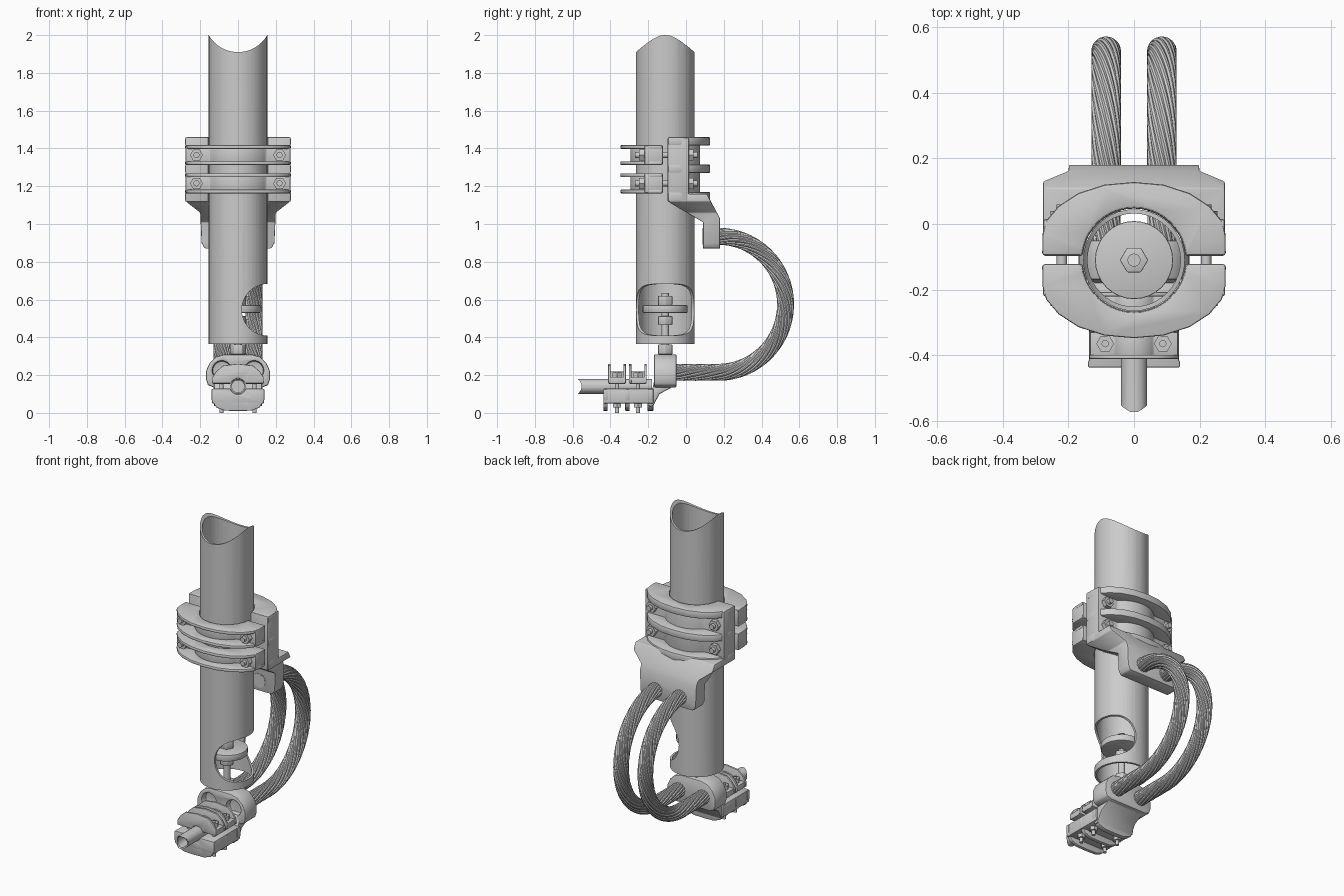
import bpy, bmesh
from math import sin, cos, pi, asin, sqrt
from mathutils import Matrix, Vector

if "Cube" in bpy.data.objects:
    bpy.data.objects.remove(bpy.data.objects["Cube"])

CY = -0.11   # tube axis in y


def frame(u, v, t, o=(0, 0, 0)):
    m = Matrix((u, v, t)).transposed().to_4x4()
    m.translation = Vector(o)
    return m


X, Y, Z = (1, 0, 0), (0, 1, 0), (0, 0, 1)
NY, NZ = (0, -1, 0), (0, 0, -1)


def apply_mod(ob, kind, **props):
    m = ob.modifiers.new(kind, kind)
    for k, v in props.items():
        setattr(m, k, v)
    bpy.context.view_layer.objects.active = ob
    bpy.ops.object.modifier_apply(modifier=m.name)


def bevel(ob, w, seg=2):
    apply_mod(ob, 'BEVEL', width=w, segments=seg, limit_method='ANGLE', angle_limit=0.6)
    return ob


def boolean(ob, cutter, op='DIFFERENCE'):
    cutter.hide_render = True
    apply_mod(ob, 'BOOLEAN', object=cutter, operation=op, solver='EXACT')
    bpy.data.objects.remove(cutter)
    return ob


def to_object(name, bm):
    bmesh.ops.recalc_face_normals(bm, faces=bm.faces)
    me = bpy.data.meshes.new(name)
    bm.to_mesh(me)
    bm.free()
    ob = bpy.data.objects.new(name, me)
    bpy.context.collection.objects.link(ob)
    return ob


def add_prism(bm, pts, t0, t1, m):
    lo = [bm.verts.new(m @ Vector((u, v, t0))) for u, v in pts]
    hi = [bm.verts.new(m @ Vector((u, v, t1))) for u, v in pts]
    bm.faces.new(lo)
    bm.faces.new(hi)
    n = len(pts)
    for i in range(n):
        bm.faces.new((lo[i], lo[(i + 1) % n], hi[(i + 1) % n], hi[i]))


def prism(name, pts, t0, t1, m):
    bm = bmesh.new()
    add_prism(bm, pts, t0, t1, m)
    return to_object(name, bm)


def circle(r, n, cx=0, cy=0):
    return [(cx + r * cos(2 * pi * i / n), cy + r * sin(2 * pi * i / n)) for i in range(n)]


def mirrored(pts):
    return pts + [(-u, v) for u, v in reversed(pts) if u > 1e-6]


def half_ring(outer, r):
    """Closed half-clamp outline: mirrored outer edge plus inner arc."""
    a = asin(outer[0][1] / r)
    arc = [(r * cos(pi - a - (pi - 2 * a) * i / 20), r * sin(pi - a - (pi - 2 * a) * i / 20)) for i in range(21)]
    return mirrored(outer) + arc


def half_clamp(name, outer, r, floor, ring, core, flanges, m, bev):
    """Recessed core with thin flanges that leave bolt channels between them."""
    w, gap = outer[0]
    inner = [(w - .003, gap), (w - .003, floor)]
    if ring > floor:
        a = asin(floor / ring)
        inner += [(ring * cos(a + (pi / 2 - a) * i / 8), ring * sin(a + (pi / 2 - a) * i / 8)) for i in range(9)]
    bm = bmesh.new()
    add_prism(bm, half_ring(inner, r), core[0] + .002, core[1] - .002, m)
    edge = [(outer[0][0], gap + .002)] + outer[1:]
    for t0, t1 in flanges:
        add_prism(bm, half_ring(edge, r + .002), t0, t1, m)
    return bevel(to_object(name, bm), bev)


# main tube with saddle-cut top and side window
tube = prism('main_tube', circle(.155, 40), .365, 2.02, frame(X, Y, Z, (0, CY, 0)))
boolean(tube, prism('bore', circle(.142, 40), .3, 2.1, frame(X, Y, Z, (0, CY, 0))))
boolean(tube, prism('saddle', circle(.178, 64, 0, 2.088), -.5, .5, frame(X, Z, Y)))
boolean(tube, prism('window', circle(.137, 40, .157, .546), -.5, .5, frame(X, Z, Y)))

# centre stud, washer and nuts inside the tube
axis = frame(X, Y, Z, (0, CY, 0))
prism('stud', circle(.02, 16), .28, .635, axis)
bevel(prism('stop_disc', circle(.119, 32), .53, .57, axis), .004)
for nm, z0, z1 in (('lower_nut', .31, .362), ('middle_nut', .465, .512), ('upper_nut', .57, .62)):
    bevel(prism(nm, circle(.043, 6), z0, z1, axis), .003)

# upper clamp: two front caps and a back half
up_edge = [(.28, .012), (.279, .08), (.268, .12), (.23, .165), (.17, .204), (.09, .23), (0, .238)]
for i, z in enumerate((1.215, 1.365)):
    half_clamp(f'upper_cap_{i}', up_edge, .157, .11, .185, (z - .053, z + .053),
               [(z - .053, z - .033), (z + .033, z + .053)], frame(X, NY, Z, (0, CY, 0)), .006)
half_clamp('upper_clamp_back', up_edge, .157, .125, .185, (1.115, 1.46),
           [(1.415, 1.46), (1.27, 1.315), (1.118, 1.17)], frame(X, Y, Z, (0, CY, 0)), .008)

# bracket running down from the back half to the cable lug
bracket = prism('cable_bracket', [(-.09, 1.16), (.11, 1.16), (.18, 1.03), (.18, .87), (.09, .87),
                (.09, 1.01), (-.09, 1.115)], -.4, .4, frame(Y, Z, X))
boolean(bracket, prism('silhouette', mirrored([(.277, 1.3), (.277, 1.12), (.2, 1.06), (.193, .9), (.18, .875), (.16, .865)]),
                       -.5, .5, frame(X, Z, Y)), 'INTERSECT')
boolean(bracket, prism('tube_room', circle(.157, 40), .5, 1.5, axis))
bevel(bracket, .01)

# lower clamp: two caps and a base on the small tube
LZ = .14
cap_edge = [(.137, .014), (.135, .05), (.115, .08), (.08, .11), (0, .12)]
base_edge = [(.14, .012), (.14, .07), (.115, .112), (.07, .128), (0, .13)]
for i, y in enumerate((-.365, -.255)):
    half_clamp(f'lower_cap_{i}', cap_edge, .041, .05, .078, (y - .047, y + .047),
               [(y - .047, y - .034), (y + .034, y + .047)], frame(X, Z, Y, (0, 0, LZ)), .004)
half_clamp('lower_clamp_base', base_edge, .041, .09, 0, (-.44, -.17),
           [(-.438, -.415), (-.322, -.298), (-.205, -.172)], frame(X, NZ, Y, (0, 0, LZ)), .005)

# small tube with fishmouth end
small = prism('small_tube', circle(.04, 20), -.573, -.18, frame(X, Z, Y, (0, 0, LZ)))
boolean(small, prism('small_bore', circle(.033, 20), -.7, -.2, frame(X, Z, Y, (0, 0, LZ))))
boolean(small, prism('fishmouth', circle(.047, 32, -.6, LZ), -.2, .2, frame(Y, Z, X)))

# lower cable block with recesses, and its sloped neck
block = prism('lower_block', mirrored([(.13, .135), (.16, .148), (.17, .18), (.168, .225), (.15, .265),
              (.115, .298), (.07, .31)]), -.17, -.05, frame(X, Z, Y))
for s in (-1, 1):
    boolean(block, prism('recess', circle(.05, 24, s * .085, .225), -.3, -.13, frame(X, Z, Y)))
bevel(block, .008)
bevel(prism('lower_neck', [(-.2, .035), (-.175, .035), (-.14, .1), (-.06, .143), (-.06, .19), (-.165, .19), (-.178, .125), (-.2, .125)],
            -.128, .128, frame(Y, Z, X)), .008)

# twisted cables: fluted section swept along a bend
path = [(.087, .935), (.13, .935)]
N = 56
path += [(.17 + .357 * sin(pi * i / N), .575 + .36 * cos(pi * i / N)) for i in range(N + 1)]
path += [(.17 - .06 * i, .215) for i in range(1, 6)]
for s, nm in ((-1, 'left_cable'), (1, 'right_cable')):
    bm = bmesh.new()
    rings, dist = [], 0
    for i, p in enumerate(path):
        a, b = Vector(path[max(i - 1, 0)]), Vector(path[min(i + 1, len(path) - 1)])
        d = (b - a).normalized()
        if i:
            dist += (Vector(p) - Vector(path[i - 1])).length
        ring = []
        for k in range(42):
            ang = 2 * pi * k / 42
            r = .0425 + (.0025 if k % 3 else -.002)
            q = ang + 6 * dist
            n = r * cos(q)
            ring.append(bm.verts.new((s * .085 + r * sin(q), p[0] + d.y * n, p[1] - d.x * n)))
        rings.append(ring)
    for a, b in zip(rings, rings[1:]):
        for k in range(42):
            bm.faces.new((a[k], a[(k + 1) % 42], b[(k + 1) % 42], b[k]))
    bm.faces.new(rings[0])
    bm.faces.new(rings[-1])
    to_object(nm, bm)

# clamp bolts: shaft, hex head and nut
for s in (-1, 1):
    for i, z in enumerate((1.215, 1.365)):
        bm = bmesh.new()
        m = frame(X, Y, Z, (s * .22, 0, z)) @ frame(X, Z, NY)
        add_prism(bm, circle(.016, 12), -.06, .27, m)
        add_prism(bm, circle(.034, 6), .215, .25, m)
        add_prism(bm, circle(.034, 6), -.04, -.01, m)
        to_object(f'upper_bolt_{i}', bm)
    for i, y in enumerate((-.365, -.255)):
        bm = bmesh.new()
        m = frame(X, Y, Z, (s * .088, y, 0))
        add_prism(bm, circle(.011, 12), 0, .22, m)
        add_prism(bm, circle(.027, 6), .185, .215, m)
        add_prism(bm, circle(.024, 6), .028, .055, m)
        to_object(f'lower_bolt_{i}', bm)

# smooth shading with sharp edges kept
bpy.ops.object.select_all(action='SELECT')
bpy.context.view_layer.objects.active = tube
bpy.ops.object.shade_smooth_by_angle(angle=.55)
